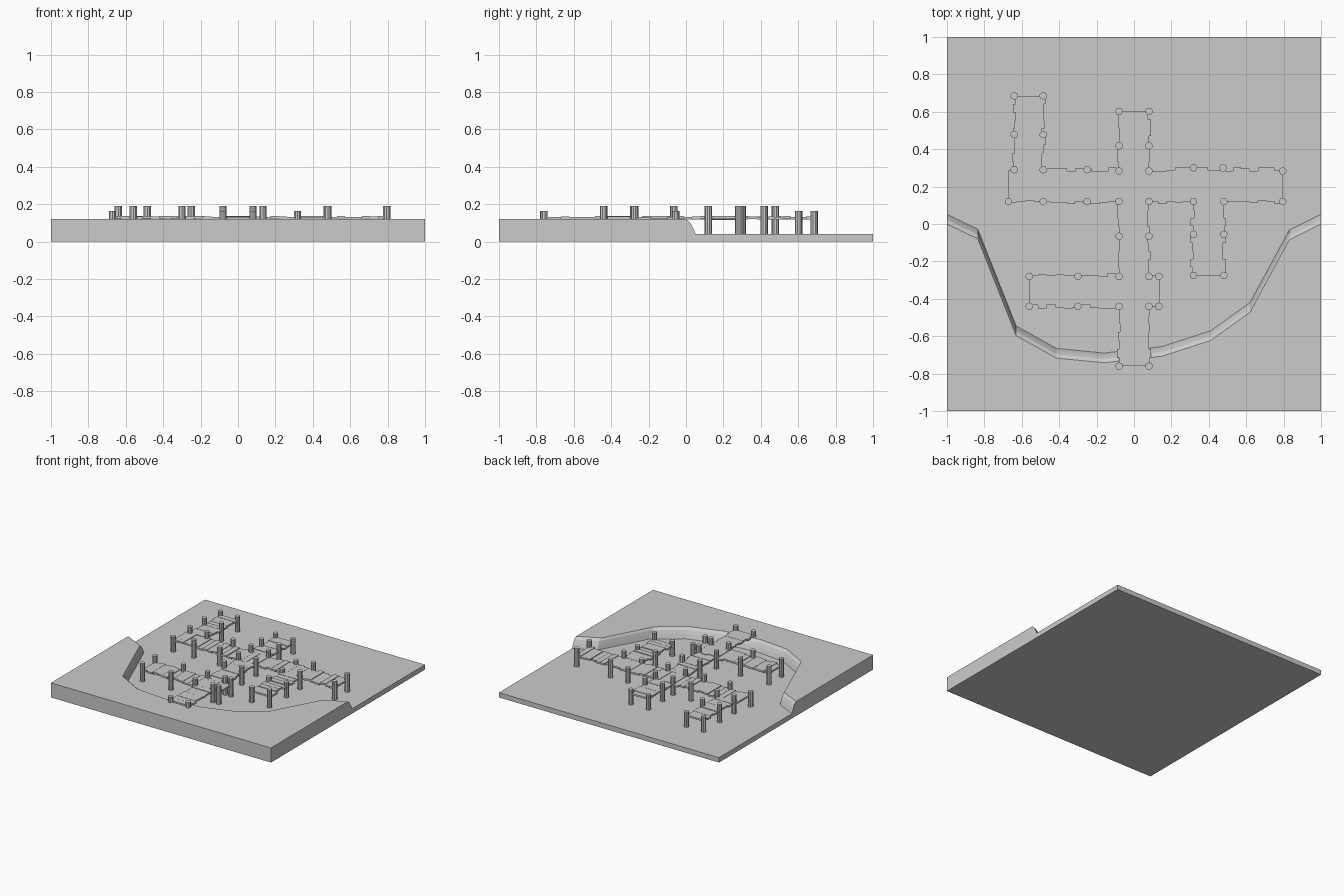
import bpy, bmesh, random
from mathutils import Matrix, Vector

if "Cube" in bpy.data.objects:
    bpy.data.objects.remove(bpy.data.objects["Cube"])

random.seed(4)


def finish(bm, name):
    bmesh.ops.recalc_face_normals(bm, faces=bm.faces)
    me = bpy.data.meshes.new(name)
    bm.to_mesh(me)
    bm.free()
    ob = bpy.data.objects.new(name, me)
    bpy.context.collection.objects.link(ob)
    return ob


# Terrain: one cross-section lofted along the bay shoreline
shore = [(-1, 0), (-0.835, -0.08), (-0.63, -0.597), (-0.415, -0.717),
         (-0.16, -0.742), (0.15, -0.707), (0.41, -0.623),
         (0.62, -0.472), (0.83, -0.085), (1, 0)]
bank = [(0, 0.12), (0.022, 0.102), (0.037, 0.075), (0.052, 0.04)]
bm = bmesh.new()
rings = []
for x, y in shore:
    section = [(-1, 0), (-1, 0.12)] + [(y + d, z) for d, z in bank] + [(1, 0.04), (1, 0)]
    rings.append([bm.verts.new((x, py, pz)) for py, pz in section])
n = len(rings[0])
for a, b in zip(rings, rings[1:]):
    for i in range(n):
        j = (i + 1) % n
        bm.faces.new((a[i], a[j], b[j], b[i]))
bm.faces.new(rings[0])
bm.faces.new(rings[-1])
finish(bm, "shore_terrain")


# Boardwalks: rows of uneven planks laid across each run
def walkway(name, x0, x1, y0, y1, along):
    bm = bmesh.new()
    lo, hi, c0, c1 = (x0, x1, y0, y1) if along == "x" else (y0, y1, x0, x1)
    count = max(2, round((hi - lo) / 0.045))
    step = (hi - lo) / count
    for k in range(count):
        mid = lo + (k + 0.5) * step
        a = c0 - random.choice((0, 0, 0.006, 0.012, -0.006))
        b = c1 + random.choice((0, 0, 0.006, 0.012, -0.006))
        z = 0.127 + random.uniform(-0.003, 0.004)
        centre = (mid, (a + b) / 2, z)
        size = (step, b - a, 0.014)
        if along == "y":
            centre = (centre[1], centre[0], z)
            size = (size[1], size[0], size[2])
        m = Matrix.Translation(centre) @ Matrix.Diagonal(Vector((*size, 1)))
        bmesh.ops.create_cube(bm, size=1, matrix=m)
    finish(bm, name)


walkway("main_pier_shore", -0.08, 0.08, -0.76, -0.44, "y")
walkway("main_pier_middle", -0.08, 0.08, -0.28, 0.12, "y")
walkway("main_pier_end", -0.08, 0.08, 0.29, 0.605, "y")
walkway("cross_pier_far", -0.67, 0.795, 0.12, 0.29, "x")
walkway("cross_pier_near", -0.56, 0.135, -0.44, -0.275, "x")
walkway("left_branch", -0.64, -0.485, 0.29, 0.685, "y")
walkway("right_branch", 0.315, 0.48, -0.275, 0.12, "y")


# Posts: tall and short mooring piles standing on the bed
def posts(name, places, top):
    bm = bmesh.new()
    for x, y in places:
        bmesh.ops.create_cone(bm, cap_ends=True, segments=10, radius1=0.02,
                              radius2=0.02, depth=top,
                              matrix=Matrix.Translation((x, y, top / 2)))
    finish(bm, name)


tall = [(sx * 0.08, y) for sx in (-1, 1) for y in (-0.44, -0.28, -0.065, 0.12, 0.283, 0.418)]
tall += [(x, y) for x in (-0.56, -0.30, 0.133) for y in (-0.44, -0.28)]
tall += [(-0.485, 0.12), (-0.25, 0.12), (-0.25, 0.29), (-0.64, 0.29), (-0.485, 0.29),
         (-0.64, 0.478), (-0.485, 0.478), (0.48, 0.12), (0.475, 0.3),
         (0.48, -0.275), (0.795, 0.12), (0.795, 0.283)]
short = [(0.318, y) for y in (-0.275, -0.055, 0.12, 0.3)]
short += [(-0.08, -0.76), (0.08, -0.76), (-0.08, 0.602), (0.08, 0.602),
          (-0.64, 0.685), (-0.485, 0.685), (-0.672, 0.12), (0.48, -0.055)]
posts("tall_posts", tall, 0.19)
posts("short_posts", short, 0.165)
